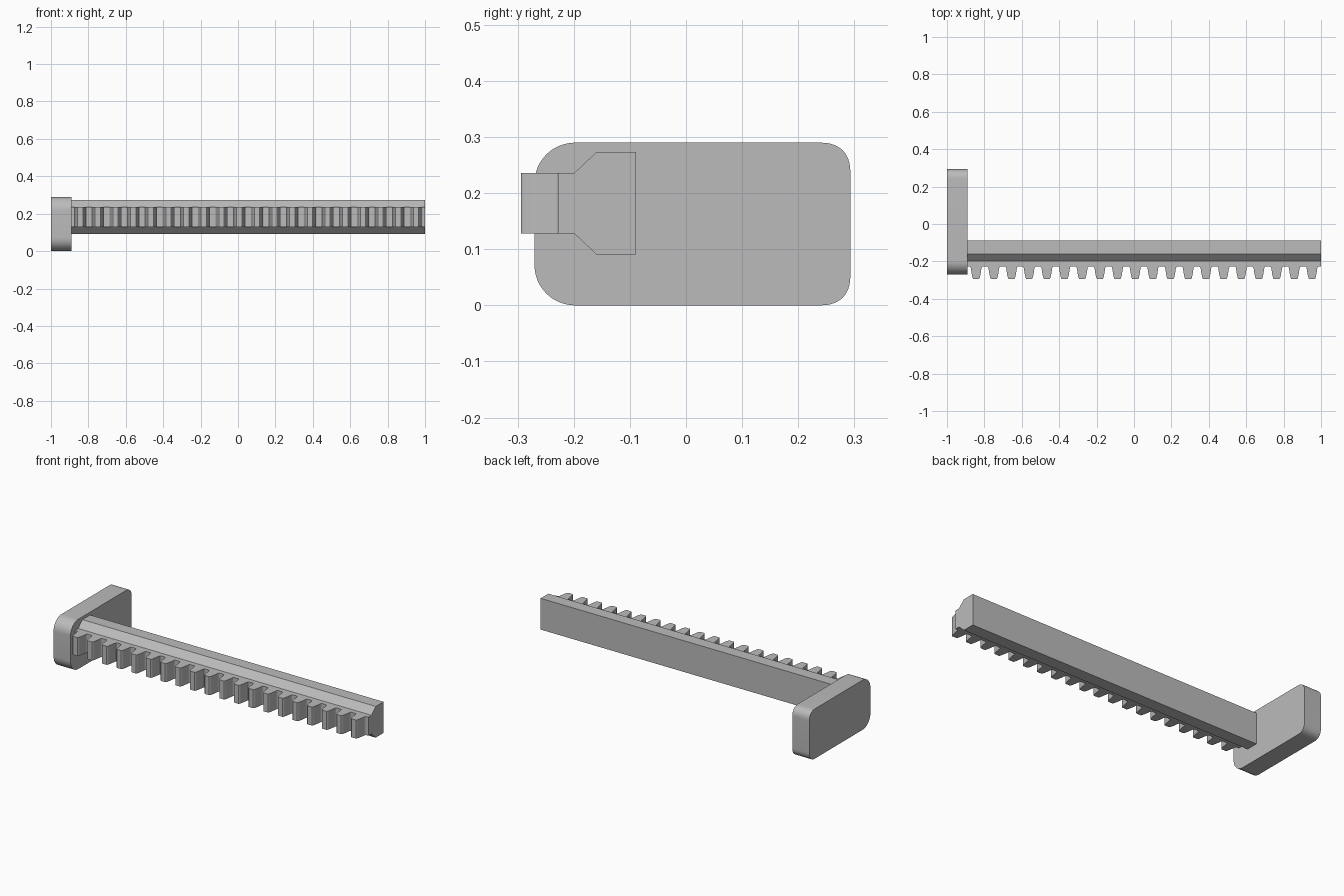
import bpy, bmesh, math
from mathutils import Vector

cube = bpy.data.objects.get("Cube")
if cube:
    bpy.data.objects.remove(cube, do_unlink=True)

grey = bpy.data.materials.new("plain grey")
grey.use_nodes = True
colour = (0.5, 0.5, 0.5, 1)
grey.diffuse_color = colour
grey.node_tree.nodes["Principled BSDF"].inputs["Base Color"].default_value = colour


def prism(name, points, direction):
    """Extrude a closed outline along a direction."""
    bm = bmesh.new()
    face = bm.faces.new([bm.verts.new(p) for p in points])
    ext = bmesh.ops.extrude_face_region(bm, geom=[face])
    moved = [g for g in ext["geom"] if isinstance(g, bmesh.types.BMVert)]
    bmesh.ops.translate(bm, verts=moved, vec=Vector(direction))
    bmesh.ops.recalc_face_normals(bm, faces=bm.faces)
    mesh = bpy.data.meshes.new(name)
    bm.to_mesh(mesh)
    bm.free()
    mesh.materials.append(grey)
    obj = bpy.data.objects.new(name, mesh)
    bpy.context.collection.objects.link(obj)
    bpy.ops.object.select_all(action="DESELECT")
    obj.select_set(True)
    bpy.context.view_layer.objects.active = obj
    bpy.ops.object.shade_smooth_by_angle(angle=math.radians(30))
    return obj


def corner(y, z, sy, sz, radius, power, steps=12):
    """Rounded corner whose outer tip is (y, z), running from the side to the top."""
    pts = []
    for i in range(steps + 1):
        a = math.pi / 2 * i / steps
        c = max(math.cos(a), 0) ** (2 / power)
        s = max(math.sin(a), 0) ** (2 / power)
        pts.append((y - sy * radius * (1 - c), z - sz * radius * (1 - s)))
    return pts


# End plate with large front corners and tighter, squarer rear corners
front, back, height = -0.27, 0.293, 0.29
outline = corner(back, height, 1, 1, 0.055, 2.4)
outline += corner(front, height, -1, 1, 0.072, 2)[::-1]
outline += corner(front, 0, -1, -1, 0.072, 2)
outline += corner(back, 0, 1, -1, 0.055, 2.4)[::-1]
prism("end_plate", [(-1, y, z) for y, z in outline], (0.109, 0, 0))

# Long rail with chamfered front edges
mid = 0.182
half = [(-0.089, 0.091), (-0.16, 0.091), (-0.199, 0.054)]
section = [(y, mid + h) for y, h in half] + [(y, mid - h) for y, h in reversed(half)]
prism("rail", [(-0.9, y, z) for y, z in section], (1.9, 0, 0))

# Toothed strip: one half tooth, mirrored and repeated along the rail
flank = [(0.034, -0.228), (0.031, -0.230), (0.0287, -0.235), (0.0272, -0.244),
         (0.0255, -0.256), (0.0235, -0.268), (0.021, -0.280), (0.019, -0.288),
         (0.0172, -0.292), (0.014, -0.2945)]
tooth = [(-x, y) for x, y in flank] + flank[::-1]
count, first, pitch = 20, -0.844, 0.0945
strip = [(1, -0.19), (-0.9, -0.19), (-0.9, -0.228)]
for i in range(count):
    strip += [(first + i * pitch + x, y) for x, y in tooth]
strip.append((1, -0.228))
prism("rack_teeth", [(x, y, mid - 0.054) for x, y in strip], (0, 0, 0.108))
